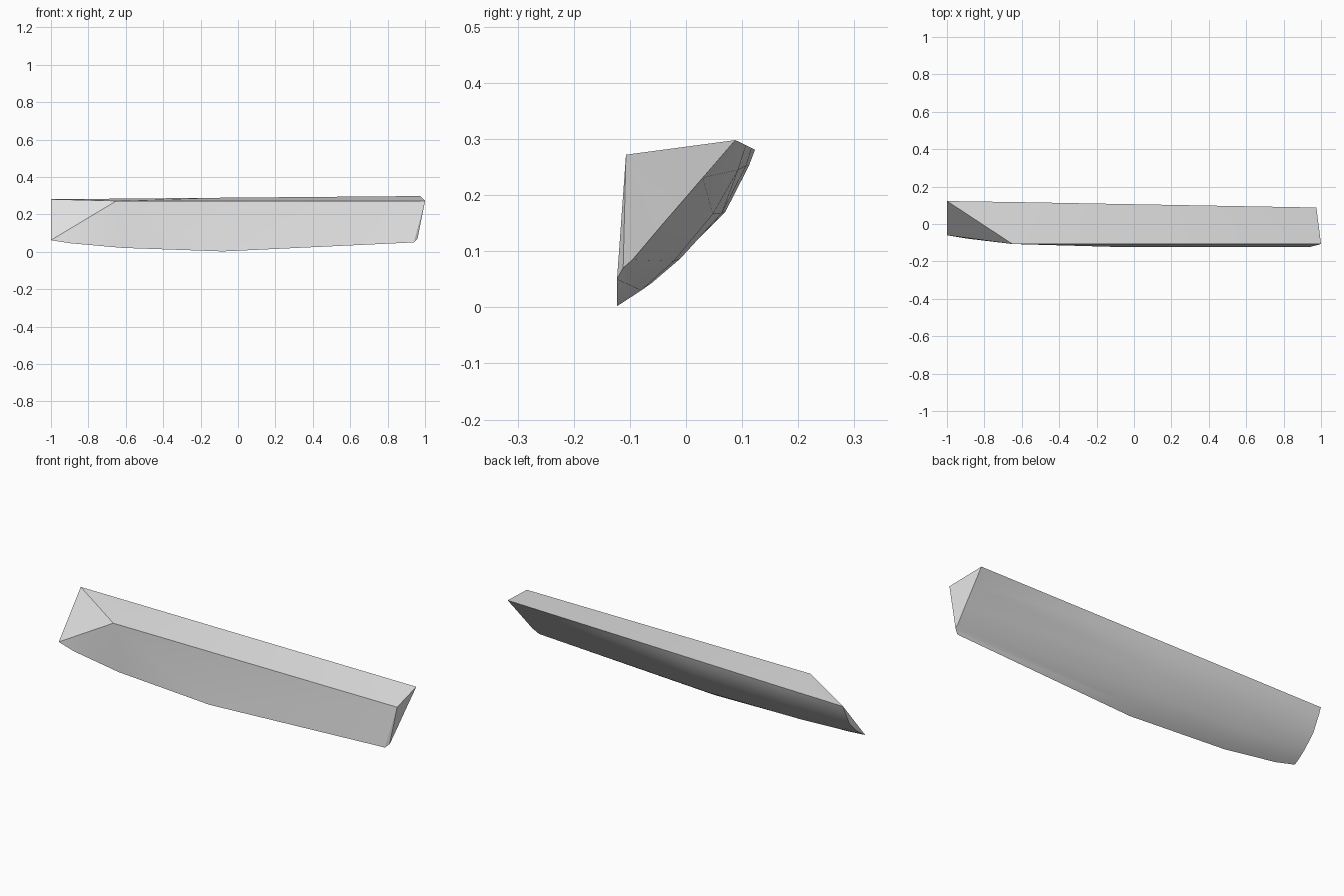
import bpy
import bmesh
from mathutils import Vector

cube = bpy.data.objects.get("Cube")
if cube:
    bpy.data.objects.remove(cube, do_unlink=True)

# Plain grey stone
stone = bpy.data.materials.new("grey_stone")
stone.use_nodes = True
GREY = (0.8, 0.8, 0.8, 1)
stone.diffuse_color = GREY
stone.node_tree.nodes["Principled BSDF"].inputs["Base Color"].default_value = GREY

# Rounded underside: (x, cross-section from back top edge to front bottom edge)
SECTIONS = [
    (-1.0, [(.123, .281), (.112, .252), (.07, .17), (.01, .11), (-.03, .08), (-.06, .062)]),
    (-.9, [(.121, .282), (.11, .252), (.068, .17), (.0, .099), (-.04, .067), (-.077, .046)]),
    (-.62, [(.117, .284), (.107, .252), (.064, .168), (-.01, .087), (-.06, .044), (-.103, .021)]),
    (-.08, [(.107, .289), (.093, .245), (.048, .166), (-.022, .082), (-.08, .03), (-.123, .002)]),
]
RIGHT_END = [(.975, .088, .298), (.97, .03, .231), (.965, -.04, .15),
             (.96, -.095, .085), (.96, -.112, .07), (.94, -.123, .05)]

bm = bmesh.new()
rows = [[bm.verts.new((x, y, z)) for y, z in pts] for x, pts in SECTIONS]
rows.append([bm.verts.new(p) for p in RIGHT_END])
top_left = bm.verts.new((-.65, -.107, .272))
top_right = bm.verts.new((1, -.107, .272))

# Underside skin
for a, b in zip(rows, rows[1:]):
    for i in range(len(a) - 1):
        bm.faces.new((a[i], a[i + 1], b[i + 1], b[i]))

# Flat top
bm.faces.new([row[0] for row in rows] + [top_right, top_left])

# Front, fanned from the two upper corners
bottom = [row[-1] for row in rows]
for a, b in zip(bottom[:-1], bottom[1:-1]):
    bm.faces.new((top_left, a, b))
bm.faces.new((top_left, bottom[-2], top_right))
bm.faces.new((top_right, bottom[-2], bottom[-1]))

# Sloping left facet, its thin upright end, and the right end
bm.faces.new((top_left, rows[0][0], rows[0][-1]))
bm.faces.new(rows[0])
bm.faces.new([top_right] + rows[-1])

bmesh.ops.triangulate(bm, faces=bm.faces[:])
bmesh.ops.recalc_face_normals(bm, faces=bm.faces[:])

mesh = bpy.data.meshes.new("stone_shard")
bm.to_mesh(mesh)
bm.free()
mesh.materials.append(stone)
shard = bpy.data.objects.new("stone_shard", mesh)
bpy.context.collection.objects.link(shard)

# Smooth underside with crisp facet edges
bpy.ops.object.select_all(action="DESELECT")
shard.select_set(True)
bpy.context.view_layer.objects.active = shard
bpy.ops.object.shade_smooth_by_angle(angle=0.52)
